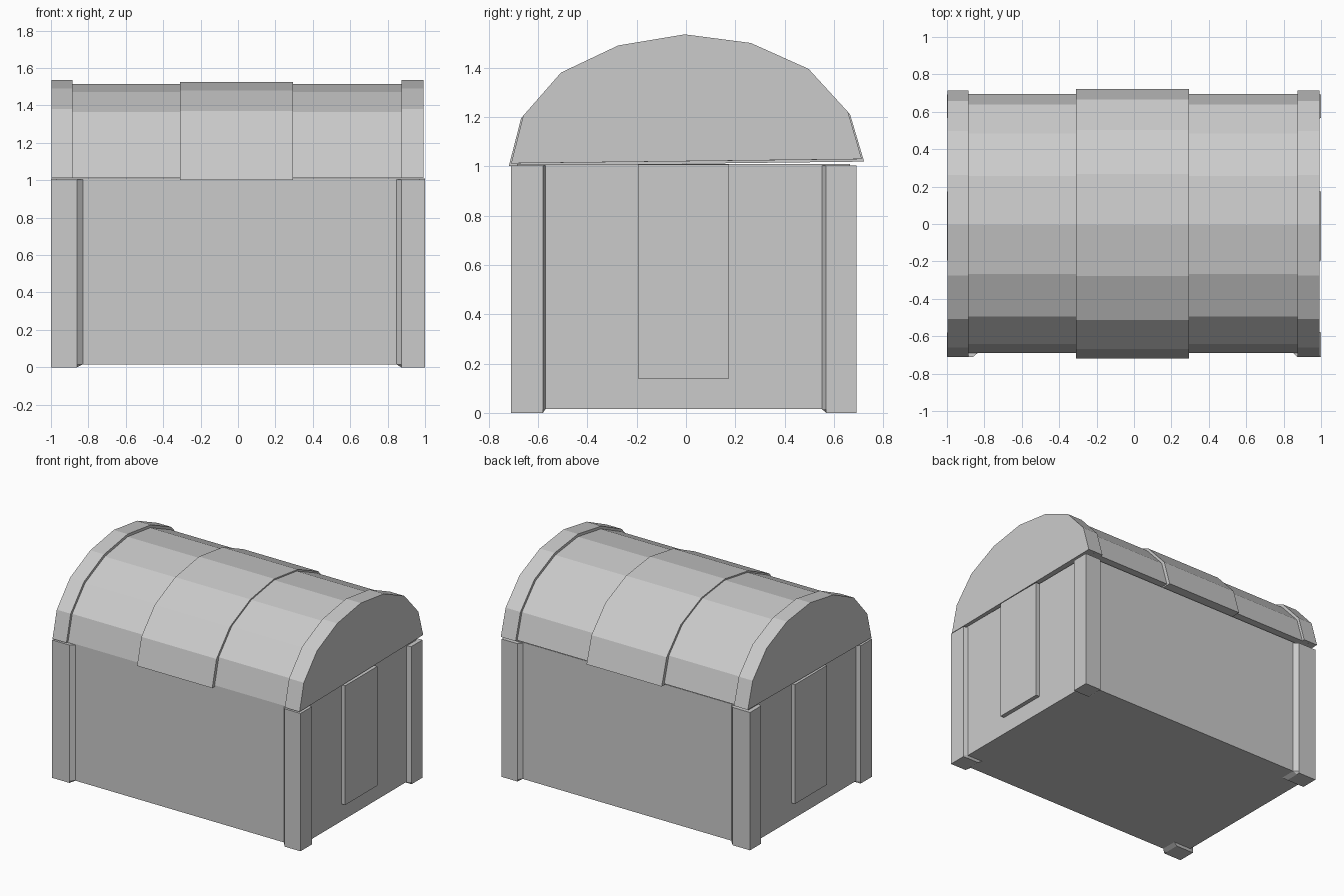
import bpy, bmesh

cube = bpy.data.objects.get("Cube")
if cube:
    bpy.data.objects.remove(cube, do_unlink=True)

grey = bpy.data.materials.new("plain grey")
grey.use_nodes = True
grey.diffuse_color = (0.6, 0.6, 0.6, 1)
grey.node_tree.nodes["Principled BSDF"].inputs["Base Color"].default_value = (0.6, 0.6, 0.6, 1)


def loft(name, rings):
    """Closed flat-shaded solid through matching rings of points."""
    bm = bmesh.new()
    loops = [[bm.verts.new(p) for p in ring] for ring in rings]
    n = len(loops[0])
    for a, b in zip(loops, loops[1:]):
        for i in range(n):
            j = (i + 1) % n
            bm.faces.new((a[i], a[j], b[j], b[i]))
    bm.faces.new(loops[0])
    bm.faces.new(loops[-1])
    bmesh.ops.recalc_face_normals(bm, faces=bm.faces[:])
    mesh = bpy.data.meshes.new(name)
    bm.to_mesh(mesh)
    bm.free()
    mesh.materials.append(grey)
    obj = bpy.data.objects.new(name, mesh)
    bpy.context.collection.objects.link(obj)
    return obj


def box(name, x0, x1, y0, y1, z0, z1):
    return loft(name, [[(x0, y0, z), (x1, y0, z), (x1, y1, z), (x0, y1, z)] for z in (z0, z1)])


# Chest body
X0, X1, Y0, Y1 = -0.97, 0.97, -0.685, 0.665
box("body", X0, X1, Y0, Y1, 0.015, 1.01)


# Corner posts wrap the body, with chamfers on the edges that meet it
def post(name, xs, ys):
    (xo, xe, xi, xb), (yo, ye, yi, yb) = xs, ys   # outer, edge, chamfer end, body plane
    full = [(xo, yo), (xe, yo), (xi, yb), (xi, yi), (xb, yi), (xo, ye)]
    tight = [(xo, yo), (xe, yo), (xe, yb), (xe, ye), (xb, ye), (xo, ye)]
    loft(name, [[(x, y, z) for x, y in sec]
                for sec, z in ((tight, 0), (full, 0.015), (full, 1.003))])


sides_x = {"right": (-1.0, -0.86, -0.83, X0), "left": (1.0, 0.873, 0.848, X1)}
sides_y = {"front": (-0.71, -0.58, -0.57, Y0), "back": (0.692, 0.568, 0.552, Y1)}
for sx, xs in sides_x.items():
    for sy, ys in sides_y.items():
        post(f"{sy}_{sx}_post", xs, ys)

# Raised panels on both ends
box("left_panel", X1 - 0.01, 1.0, -0.195, 0.175, 0.14, 1.008)
box("right_panel", -1.0, X0 + 0.01, -0.195, 0.175, 0.14, 1.008)

# Arched lid, tipped slightly up at the back
ARCH = [(-0.709, 1.012), (-0.66, 1.205), (-0.507, 1.38), (-0.275, 1.49), (-0.005, 1.535),
        (0.263, 1.50), (0.497, 1.395), (0.657, 1.22), (0.713, 1.029)]


def lid_part(name, x0, x1, ky=1.0, kz=1.0, dz=0.0):
    sec = [(y * ky, 1.015 + (z - 1.015) * kz + dz) for y, z in ARCH]
    loft(name, [[(x, y, z) for y, z in sec] for x in (x0, x1)])


lid_part("lid", -0.95, 0.95, 0.973, 0.962)
lid_part("lid_middle_band", -0.31, 0.295, 1.013, 1.0, -0.01)
lid_part("lid_right_band", -0.997, -0.885)
lid_part("lid_left_band", 0.873, 0.992)
